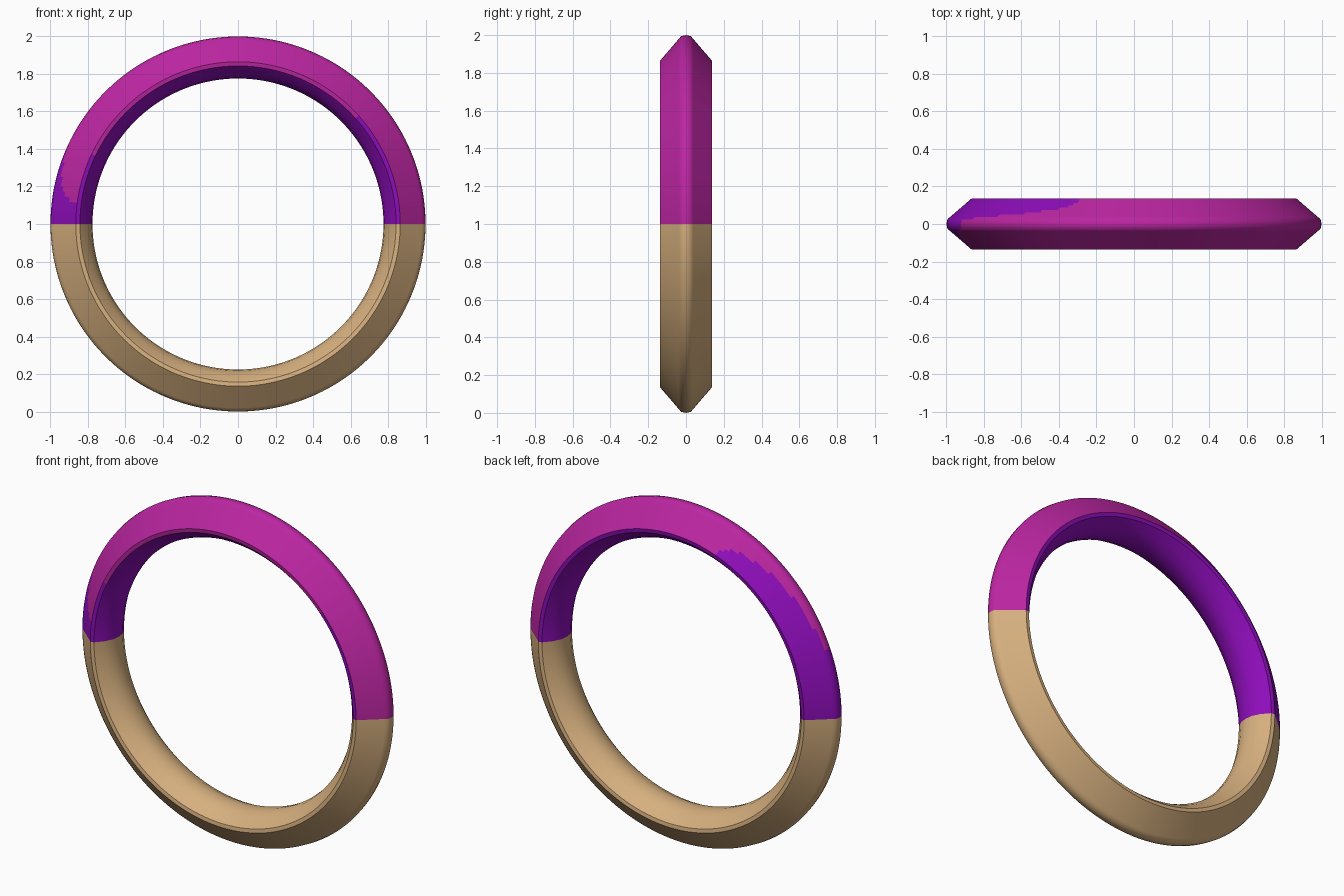
import bpy, bmesh, math

cube = bpy.data.objects.get("Cube")
if cube:
    bpy.data.objects.remove(cube, do_unlink=True)

SEGMENTS = 240
ROWS = 9            # strips across each outer slope
RIM, EDGE = 0.865, 0.995


def make_material(name, rgb):
    mat = bpy.data.materials.new(name)
    mat.use_nodes = True
    mat.diffuse_color = (*rgb, 1)
    mat.node_tree.nodes["Principled BSDF"].inputs["Base Color"].default_value = (*rgb, 1)
    return mat


materials = [make_material("tan", (0.67, 0.43, 0.21)),
             make_material("magenta", (0.50, 0.019, 0.36)),
             make_material("purple", (0.27, 0.004, 0.49))]
TAN, MAGENTA, PURPLE = range(3)


def slope(side):
    """Outer slope from the tip down to the rim, as (radius, y)."""
    return [(EDGE + (RIM - EDGE) * i / ROWS, side * (0.025 + 0.112 * i / ROWS))
            for i in range(ROWS + 1)]


# Closed cross-section: tip, front slope, rounded inside, back slope
inside = [(0.843, -0.134), (0.805, -0.09), (0.782, -0.045), (0.776, 0),
          (0.782, 0.045), (0.805, 0.09), (0.843, 0.134)]
profile = [(1.0, 0.0)] + slope(-1) + inside + slope(1)[::-1]


def colour(angle, radius, y):
    """Pick the colour from the angle around the ring and the place across it."""
    if angle > 180:
        return TAN
    if radius < 0.843:
        return PURPLE
    if radius < RIM:                       # narrow rim beside the inside
        return PURPLE if y > 0 or angle < 42 or angle > 155 else MAGENTA
    across = min(1, (radius - RIM) / (EDGE - RIM))
    if y > 0:                              # sweeping patch on the back
        limit = 110 + 48 * across ** 3
    else:                                  # small patch on the front
        limit = 172 - 14 * across ** 4
    return PURPLE if angle > limit else MAGENTA


# Sweep the cross-section around the ring
bm = bmesh.new()
rings = []
for s in range(SEGMENTS):
    a = math.tau * s / SEGMENTS
    rings.append([bm.verts.new((r * math.cos(a), y, 1 + r * math.sin(a)))
                  for r, y in profile])
count = len(profile)
for s in range(SEGMENTS):
    here, after = rings[s], rings[(s + 1) % SEGMENTS]
    for i in range(count):
        j = (i + 1) % count
        face = bm.faces.new((here[i], here[j], after[j], after[i]))
        radius = (profile[i][0] + profile[j][0]) / 2
        y = (profile[i][1] + profile[j][1]) / 2
        face.material_index = colour(360 * (s + 0.5) / SEGMENTS, radius, y)
bmesh.ops.recalc_face_normals(bm, faces=bm.faces)

mesh = bpy.data.meshes.new("ring")
bm.to_mesh(mesh)
bm.free()
for mat in materials:
    mesh.materials.append(mat)
ring = bpy.data.objects.new("ring", mesh)
bpy.context.collection.objects.link(ring)

# Smooth shading with the rim corners kept crisp
bpy.ops.object.select_all(action="DESELECT")
ring.select_set(True)
bpy.context.view_layer.objects.active = ring
bpy.ops.object.shade_smooth_by_angle(angle=math.radians(40))
